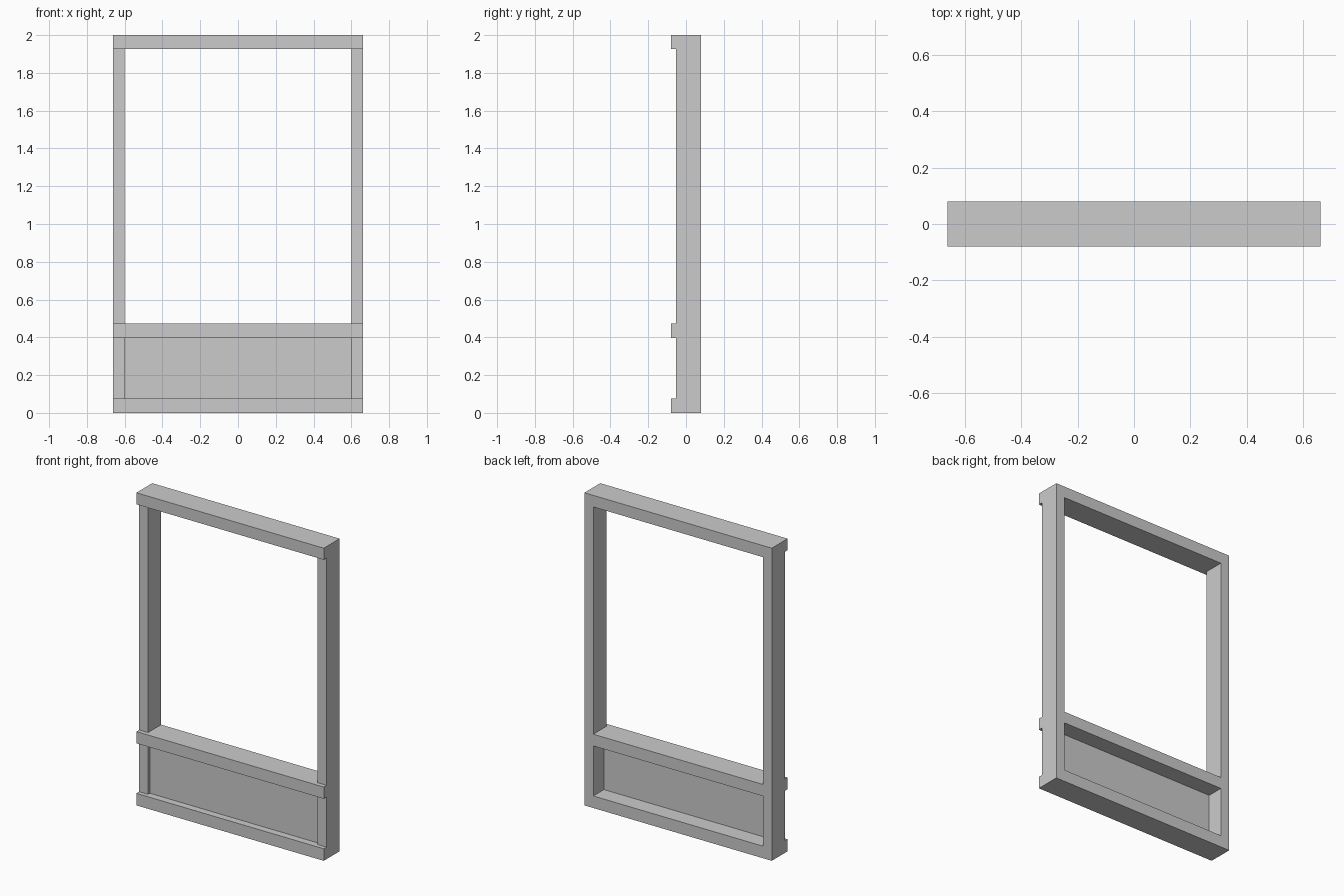
import bpy
import bmesh

if "Cube" in bpy.data.objects:
    bpy.data.objects.remove(bpy.data.objects["Cube"])

OUT, INN = 0.663, 0.60             # outer and inner half widths of the frame
FRONT, FACE, BACK = -0.08, -0.052, 0.08


def extrude_plan(name, plan, z0, z1):
    """Extrude an xy outline from z0 up to z1."""
    bm = bmesh.new()
    face = bm.faces.new([bm.verts.new((x, y, z0)) for x, y in plan])
    top = bmesh.ops.extrude_face_region(bm, geom=[face])["geom"]
    verts = [g for g in top if isinstance(g, bmesh.types.BMVert)]
    bmesh.ops.translate(bm, verts=verts, vec=(0, 0, z1 - z0))
    bmesh.ops.recalc_face_normals(bm, faces=bm.faces)
    mesh = bpy.data.meshes.new(name)
    bm.to_mesh(mesh)
    bm.free()
    obj = bpy.data.objects.new(name, mesh)
    bpy.context.collection.objects.link(obj)
    return obj


def rect(x0, x1, y0, y1):
    return [(x0, y0), (x1, y0), (x1, y1), (x0, y1)]


# Side posts
for side, s in (("left", -1), ("right", 1)):
    extrude_plan(side + "_post", rect(s * INN, s * OUT, FACE, BACK), 0, 2)

# Rails: fit between the posts and lap over their front faces
rail_plan = [(-OUT, FRONT), (OUT, FRONT), (OUT, FACE), (INN, FACE),
             (INN, BACK), (-INN, BACK), (-INN, FACE), (-OUT, FACE)]
for name, z0, z1 in (("bottom_rail", 0, 0.077),
                     ("middle_rail", 0.397, 0.472),
                     ("top_rail", 1.926, 2)):
    extrude_plan(name, rail_plan, z0, z1)

# Thin infill panel, set just behind the front face
extrude_plan("lower_panel", rect(-INN, INN, -0.034, -0.027), 0.077, 0.397)
